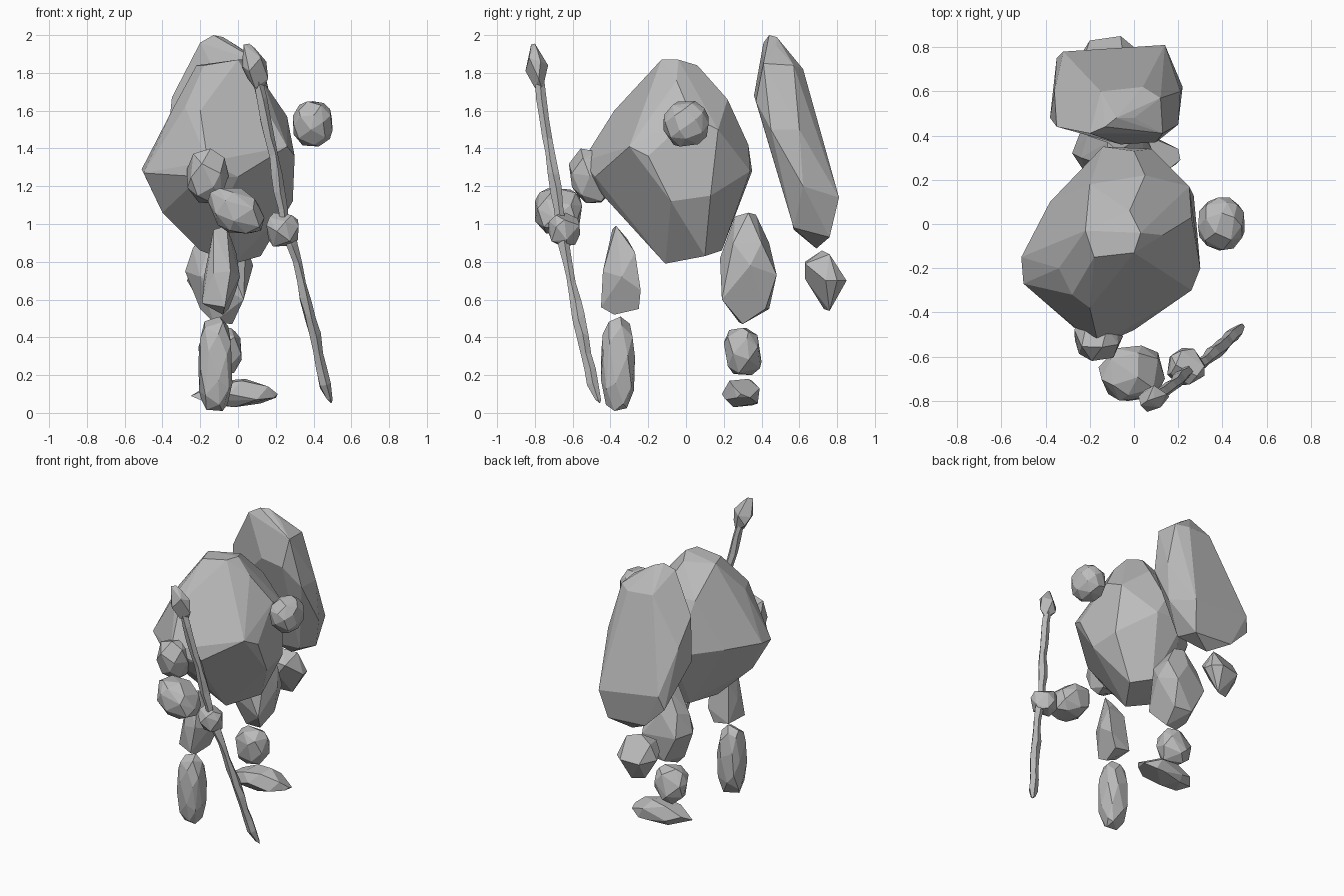
import bpy, bmesh, math, random
from mathutils import Vector

stone = bpy.data.materials.new("grey stone")
stone.diffuse_color = (0.5, 0.5, 0.5, 1)


def finish(name, bm):
    bmesh.ops.recalc_face_normals(bm, faces=bm.faces)
    me = bpy.data.meshes.new(name)
    bm.to_mesh(me)
    bm.free()
    me.materials.append(stone)
    ob = bpy.data.objects.new(name, me)
    bpy.context.collection.objects.link(ob)
    return ob


def hull(name, pts, flat=8):
    """Faceted boulder: convex hull with nearly coplanar faces merged."""
    bm = bmesh.new()
    for p in pts:
        bm.verts.new(p)
    bmesh.ops.convex_hull(bm, input=bm.verts)
    loose = [v for v in bm.verts if not v.link_faces]
    bmesh.ops.delete(bm, geom=loose, context='VERTS')
    bmesh.ops.dissolve_limit(bm, angle_limit=math.radians(flat),
                             verts=bm.verts, edges=bm.edges)
    return finish(name, bm)


def pebble(name, lo, hi, n, seed, lean=(0, 0), jitter=0.25, box=1.0):
    """Rounded rock filling a box; lean shifts x and y along its height."""
    rnd = random.Random(seed)
    pts = []
    for i in range(n):
        z = 1 - 2 * (i + 0.5) / n
        a = i * math.pi * (3 - math.sqrt(5)) + seed
        v = Vector((math.cos(a) * math.sqrt(1 - z * z), math.sin(a) * math.sqrt(1 - z * z), z))
        v += Vector([rnd.uniform(-jitter, jitter) for _ in range(3)])
        v.normalize()
        v = Vector([math.copysign(abs(c) ** box, c) for c in v])
        v.x += lean[0] * v.z
        v.y += lean[1] * v.z
        pts.append(v)
    for k in range(3):
        a, b = min(p[k] for p in pts), max(p[k] for p in pts)
        for p in pts:
            p[k] = lo[k] + (p[k] - a) / (b - a) * (hi[k] - lo[k])
    return hull(name, pts)


# Torso boulder
hull("torso", [
    (-.22, -.03, 1.84), (-.02, .06, 1.84), (.03, -.04, 1.87), (0, -.13, 1.87), (-.18, -.15, 1.84),
    (-.2, -.38, 1.6), (-.28, -.32, 1.62), (-.34, -.2, 1.62), (.26, .03, 1.57), (.25, .17, 1.5),
    (.27, -.2, 1.45), (.30, -.2, 1.36), (.13, -.05, 1.76),
    (.26, -.3, 1.41), (.29, -.08, 1.12), (.27, .13, 1.15), (-.14, .35, 1.28), (.08, .34, 1.28),
    (0, .33, 1.42), (.05, .22, 1.66), (-.2, .18, 1.64), (-.50, -.27, 1.27), (-.51, -.15, 1.29),
    (-.38, .1, 1.3), (-.35, -.08, 1.6), (0, -.48, 1.25), (-.2, -.53, 1.25), (-.16, -.55, 1.33),
    (-.4, -.2, 1.06), (-.06, -.42, 1.13), (-.2, -.08, .86), (-.14, .15, .87), (-.02, -.11, .79),
    (.12, .1, .83), (0, .19, .86)])

# Slab carried on the back
hull("back_slab", [
    (-.13, .44, 2), (-.2, .41, 1.96), (0, .48, 1.94), (-.08, .48, 1.99),
    (.13, .41, 1.85), (.12, .57, 1.84),
    (-.35, .44, 1.67), (-.06, .36, 1.68), (.1, .37, 1.65), (.2, .45, 1.5),
    (-.3, .52, 1.2), (-.1, .57, .97), (.1, .57, .98), (.04, .62, 1.82),
    (-.15, .6, 1.83), (.21, .6, 1.5), (-.2, .66, 1.64), (-.36, .6, 1.5),
    (.14, .81, 1.14), (0, .81, 1.17), (-.32, .78, 1.2), (-.35, .75, 1.1),
    (.22, .62, 1.2), (.1, .76, .93), (-.2, .76, .95), (-.05, .69, .87), (-.38, .48, 1.36)])

# Floating shoulder stone and the arm
pebble("floating_shoulder", (.29, -.12, 1.41), (.50, .12, 1.65), 34, 2, jitter=.12, box=.9)
pebble("upper_arm", (-.27, -.62, 1.11), (-.05, -.40, 1.40), 22, 5, (0, -.2), .15, .85)
pebble("forearm", (-.16, -.80, .95), (.14, -.55, 1.19), 26, 4, (-.3, 0), .15, .8)
pebble("hand", (.15, -.73, .88), (.32, -.56, 1.06), 18, 3, box=.9)

# Front leg
hull("front_thigh", [
    (-.13, -.39, .97), (-.06, -.37, .99), (-.01, -.27, .85), (.01, -.34, .72), (-.01, -.24, .65),
    (-.05, -.25, .55), (-.08, -.38, .52), (-.07, -.45, .56), (-.19, -.41, .58), (-.17, -.25, .57),
    (-.18, -.34, .72), (-.04, -.44, .75), (-.13, -.44, .74), (-.15, -.28, .84), (-.08, -.31, .92)])
pebble("front_shin", (-.21, -.45, .01), (-.03, -.27, .51), 32, 7, jitter=.12, box=.75)

# Rear leg
hull("rear_thigh", [
    (-.12, .26, 1.04), (-.07, .33, 1.06), (-.12, .37, 1.05), (-.24, .3, .87), (-.21, .4, .9),
    (.04, .4, .9), (.04, .25, .9), (-.28, .32, .75), (-.23, .45, .74), (.02, .48, .73),
    (.08, .34, .78), (-.06, .18, .82), (-.2, .2, .72), (.03, .19, .6), (-.2, .3, .55),
    (-.13, .44, .55), (0, .42, .55), (-.13, .28, .48), (-.03, .30, .47), (-.1, .44, .9)])
pebble("rear_knee", (-.21, .20, .20), (.02, .40, .45), 24, 6, (0, -.1), .2, .8)
hull("rear_foot", [
    (-.25, .28, .09), (-.2, .34, .12), (-.18, .22, .06), (-.12, .23, .15), (-.08, .35, .17),
    (-.1, .38, .08), (-.05, .19, .1), (.02, .23, .17), (.04, .33, .18), (.08, .39, .13),
    (.1, .21, .07), (.16, .25, .14), (.21, .29, .1), (.2, .34, .08), (.12, .38, .05),
    (-.02, .25, .03), (-.1, .35, .04), (.19, .27, .08), (.06, .38, .05)])

# Hanging rear stone
hull("tail_stone", [
    (-.14, .72, .86), (-.05, .76, .84), (-.23, .74, .81), (-.2, .63, .8), (-.06, .63, .79),
    (-.06, .85, .70), (-.2, .83, .69), (-.27, .72, .7), (.01, .74, .7), (-.12, .63, .71),
    (0, .8, .7), (-.25, .66, .74), (-.09, .76, .54), (-.18, .73, .55)])

# Staff: rough rod of uneven rings along a slanting path
rnd = random.Random(8)
path = [Vector(p) for p in ((.10, -.78, 1.78), (.17, -.735, 1.45), (.25, -.66, 1.0),
                            (.31, -.625, .8), (.40, -.55, .42), (.46, -.49, .15), (.485, -.465, .07))]
bm = bmesh.new()
rings = []
for a, b in zip(path, path[1:]):
    steps = max(1, round((b - a).length / .1))
    for s in range(steps):
        c = a.lerp(b, s / steps) + Vector((rnd.uniform(-.005, .005), rnd.uniform(-.005, .005), 0))
        r = rnd.uniform(.025, .034)
        rings.append([bm.verts.new(c + Vector((r * math.cos(t), r * math.sin(t), rnd.uniform(-.02, .02))))
                      for t in (k * math.tau / 5 for k in range(5))])
rings.append([bm.verts.new(path[-1] + Vector((.016 * math.cos(k * math.tau / 5),
              .016 * math.sin(k * math.tau / 5), 0))) for k in range(5)])
for p, q in zip(rings, rings[1:]):
    for k in range(5):
        bm.faces.new((p[k], p[(k + 1) % 5], q[(k + 1) % 5], q[k]))
bm.faces.new(rings[0])
tip = bm.verts.new((.495, -.455, .05))
for k in range(5):
    bm.faces.new((rings[-1][k], rings[-1][(k + 1) % 5], tip))
finish("staff", bm)

# Pointed stone on top of the staff
hull("staff_head", [
    (.03, -.82, 1.95), (.06, -.80, 1.955), (.09, -.79, 1.93), (.02, -.78, 1.83), (.06, -.85, 1.81),
    (.12, -.83, 1.88), (.15, -.77, 1.86), (.16, -.78, 1.77), (.09, -.73, 1.84), (.05, -.75, 1.77),
    (.03, -.82, 1.83), (.09, -.80, 1.72), (.13, -.76, 1.71)])
